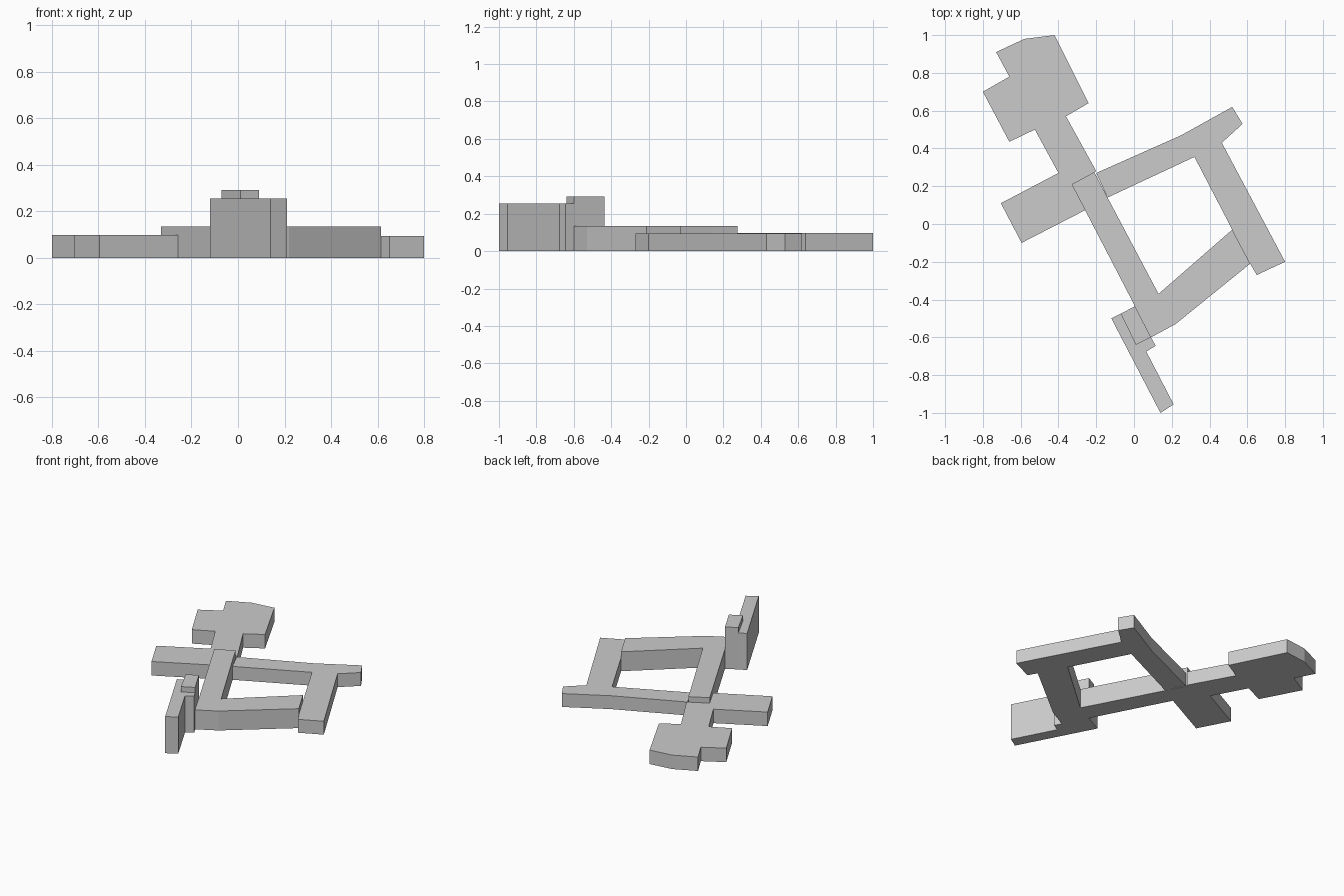
import bpy
import bmesh
from mathutils import Vector

# Remove the default cube only
default_cube = bpy.data.objects.get("Cube")
if default_cube:
    bpy.data.objects.remove(default_cube, do_unlink=True)

# Single wall and roof colour
grey = bpy.data.materials.new("light_grey")
grey.use_nodes = True
colour = (0.6, 0.6, 0.6, 1)
grey.diffuse_color = colour
grey.node_tree.nodes["Principled BSDF"].inputs["Base Color"].default_value = colour


def add_block(name, footprint, height):
    """Extrude a ground-plan outline straight up into a closed flat-roofed block."""
    bm = bmesh.new()
    corners = [bm.verts.new((x, y, 0)) for x, y in footprint]
    base = bm.faces.new(corners)
    extruded = bmesh.ops.extrude_face_region(bm, geom=[base], use_keep_orig=True)
    raised = [part for part in extruded["geom"] if isinstance(part, bmesh.types.BMVert)]
    bmesh.ops.translate(bm, verts=raised, vec=Vector((0, 0, height)))
    bmesh.ops.recalc_face_normals(bm, faces=bm.faces)
    mesh = bpy.data.meshes.new(name)
    bm.to_mesh(mesh)
    bm.free()
    mesh.materials.append(grey)
    block = bpy.data.objects.new(name, mesh)
    bpy.context.scene.collection.objects.link(block)
    return block


# Low wing with the stepped hall at the back and the short side arm
add_block("back_hall_wing", [
    (-.73, .91), (-.58, .98), (-.42, 1), (-.24, .64), (-.36, .57),
    (-.2, .28), (-.33, .21), (-.245, .08), (-.595, -.1), (-.705, .11),
    (-.4, .27), (-.525, .5), (-.66, .435), (-.8, .7), (-.66, .78),
], .097)

# Low wing closing the back and left sides of the courtyard
add_block("courtyard_wing", [
    (-.2, .27), (.25, .47), (.52, .62), (.575, .53), (.465, .43),
    (.8, -.2), (.65, -.27), (.615, -.21), (.52, -.03), (.32, .355),
    (-.14, .14),
], .093)

# Taller spine that bends round the front corner of the courtyard
add_block("main_spine", [
    (-.33, .21), (-.21, .275), (-.14, .14), (.13, -.37), (.52, -.03),
    (.615, -.21), (.22, -.53), (.09, -.6), (.005, -.435),
], .135)

# Narrow tall slab at the front
add_block("front_slab", [
    (-.12, -.5), (-.07, -.475), (.01, -.64), (.09, -.6), (.115, -.645),
    (.065, -.675), (.21, -.955), (.14, -1),
], .254)

# Stair core, the highest block, between slab and spine
add_block("stair_core", [
    (-.07, -.475), (.005, -.435), (.09, -.6), (.01, -.64),
], .291)
